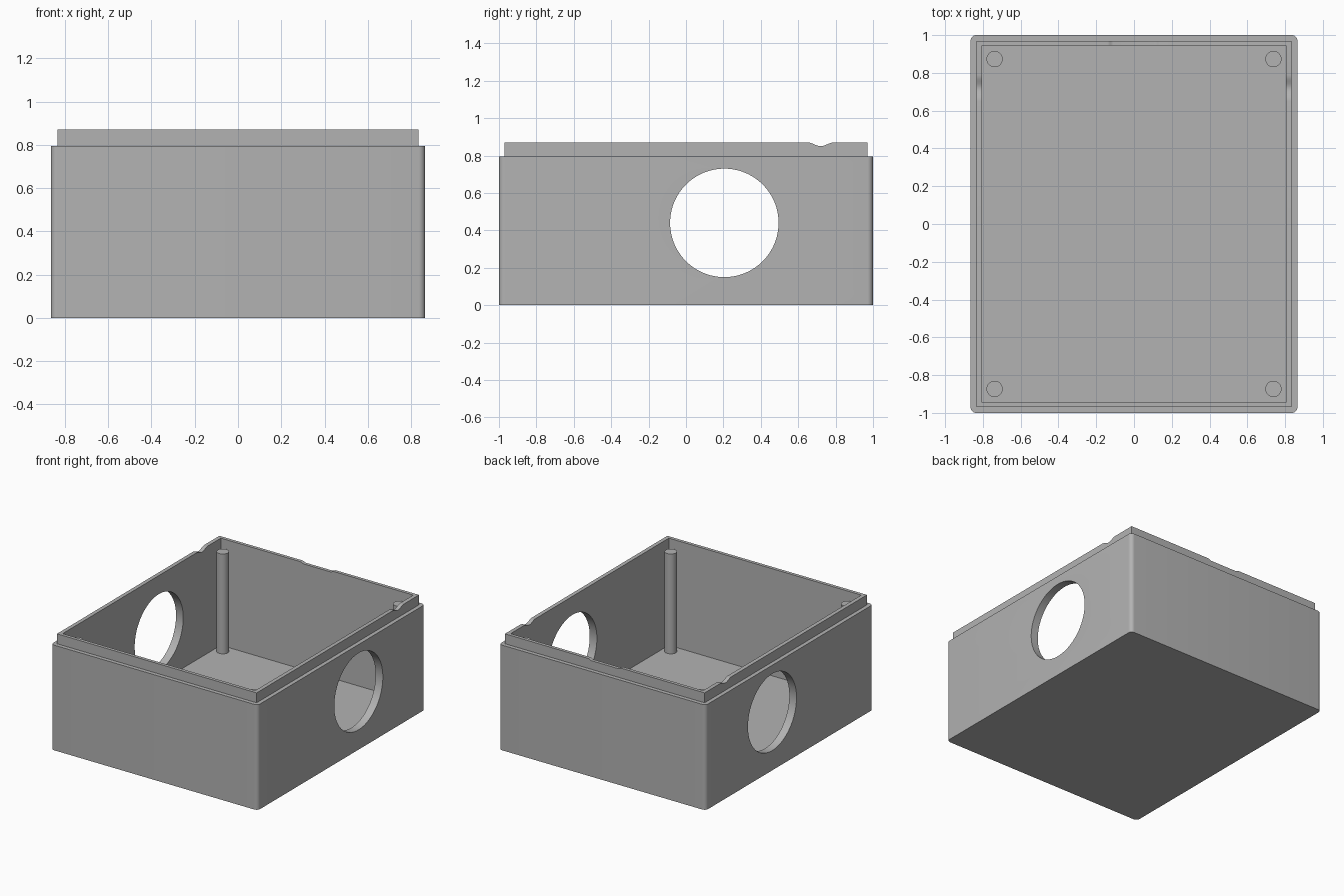
import bpy
import math
from mathutils import Matrix

old = bpy.data.objects.get("Cube")
if old:
    bpy.data.objects.remove(old, do_unlink=True)

grey = bpy.data.materials.new("plain grey")
grey.use_nodes = True
COLOUR = (0.45, 0.45, 0.45, 1)
grey.diffuse_color = COLOUR
grey.node_tree.nodes["Principled BSDF"].inputs["Base Color"].default_value = COLOUR

FLOOR, BODY_TOP, LIP_TOP = 0.06, 0.795, 0.87


def prism(name, outline, low, high, matrix=Matrix()):
    """Extrude a counter-clockwise outline along local z, then place it."""
    n = len(outline)
    verts = [matrix @ Matrix.Translation((x, y, z)).translation
             for z in (low, high) for x, y in outline]
    faces = [tuple(reversed(range(n))), tuple(range(n, 2 * n))]
    faces += [(i, (i + 1) % n, n + (i + 1) % n, n + i) for i in range(n)]
    mesh = bpy.data.meshes.new(name)
    mesh.from_pydata(verts, [], faces)
    mesh.materials.append(grey)
    obj = bpy.data.objects.new(name, mesh)
    bpy.context.collection.objects.link(obj)
    return obj


def rectangle(hx, hy, radius=0, steps=8):
    """Rectangle outline, with rounded corners if a radius is given."""
    points = []
    for k, (sx, sy) in enumerate([(1, 1), (-1, 1), (-1, -1), (1, -1)]):
        if not radius:
            points.append((sx * hx, sy * hy))
            continue
        for i in range(steps + 1):
            a = math.pi / 2 * (k + i / steps)
            points.append((sx * (hx - radius) + radius * math.cos(a),
                           sy * (hy - radius) + radius * math.sin(a)))
    return points


def circle(radius, count):
    return [(radius * math.cos(2 * math.pi * i / count),
             radius * math.sin(2 * math.pi * i / count)) for i in range(count)]


def dip(flat, ramp, depth, steps=6):
    """Shallow notch outline with S-shaped ramps, open at the top."""
    right = [(flat + ramp * i / steps,
              -depth * (1 + math.cos(math.pi * i / steps)) / 2)
             for i in range(steps + 1)]
    left = [(-x, z) for x, z in reversed(right)]
    if flat == 0:
        left.pop()
    edge = flat + ramp
    return left + right + [(edge, 0.05), (-edge, 0.05)]


def combine(target, tool, operation):
    mod = target.modifiers.new(operation.lower(), "BOOLEAN")
    mod.operation, mod.solver, mod.object = operation, "EXACT", tool
    bpy.context.view_layer.objects.active = target
    bpy.ops.object.modifier_apply(modifier=mod.name)
    bpy.data.objects.remove(tool, do_unlink=True)


def smooth(obj):
    bpy.ops.object.select_all(action="DESELECT")
    obj.select_set(True)
    bpy.context.view_layer.objects.active = obj
    bpy.ops.object.shade_smooth_by_angle(angle=math.radians(30))


# Box body with the stepped lip, hollowed out
box = prism("box_body", rectangle(0.865, 1.0, 0.03), 0, BODY_TOP)
combine(box, prism("lip", rectangle(0.835, 0.97), 0.4, LIP_TOP), "UNION")
combine(box, prism("cavity", rectangle(0.805, 0.945), FLOOR, 1.2), "DIFFERENCE")

# Local x, y, z of these frames run along world y, z, x and x, z, -y
along_x = Matrix(((0, 0, 1, 0), (1, 0, 0, 0), (0, 1, 0, 0), (0, 0, 0, 1)))
along_y = Matrix(((1, 0, 0, 0), (0, 0, -1, 0), (0, 1, 0, 0), (0, 0, 0, 1)))

# Round openings through both side walls
combine(box, prism("side_hole", circle(0.29, 96), -1.2, 1.2,
                   Matrix.Translation((0, 0.205, 0.44)) @ along_x), "DIFFERENCE")

# Snap notches in the lip: both sides and the back
combine(box, prism("side_notch", dip(0, 0.07, 0.02), -1.2, 1.2,
                   Matrix.Translation((0, 0.72, LIP_TOP)) @ along_x), "DIFFERENCE")
combine(box, prism("back_notch", dip(0.11, 0.03, 0.01), -0.1, 0.1,
                   Matrix.Translation((0, 0.96, LIP_TOP)) @ along_y), "DIFFERENCE")
smooth(box)

# Corner posts standing on the floor
for side, sx in (("right", -1), ("left", 1)):
    for end, sy in (("front", -1), ("back", 1)):
        post = prism(f"post_{end}_{side}", circle(0.043, 32), FLOOR - 0.01, 0.815,
                     Matrix.Translation((sx * 0.738, sy * 0.873, 0)))
        smooth(post)
